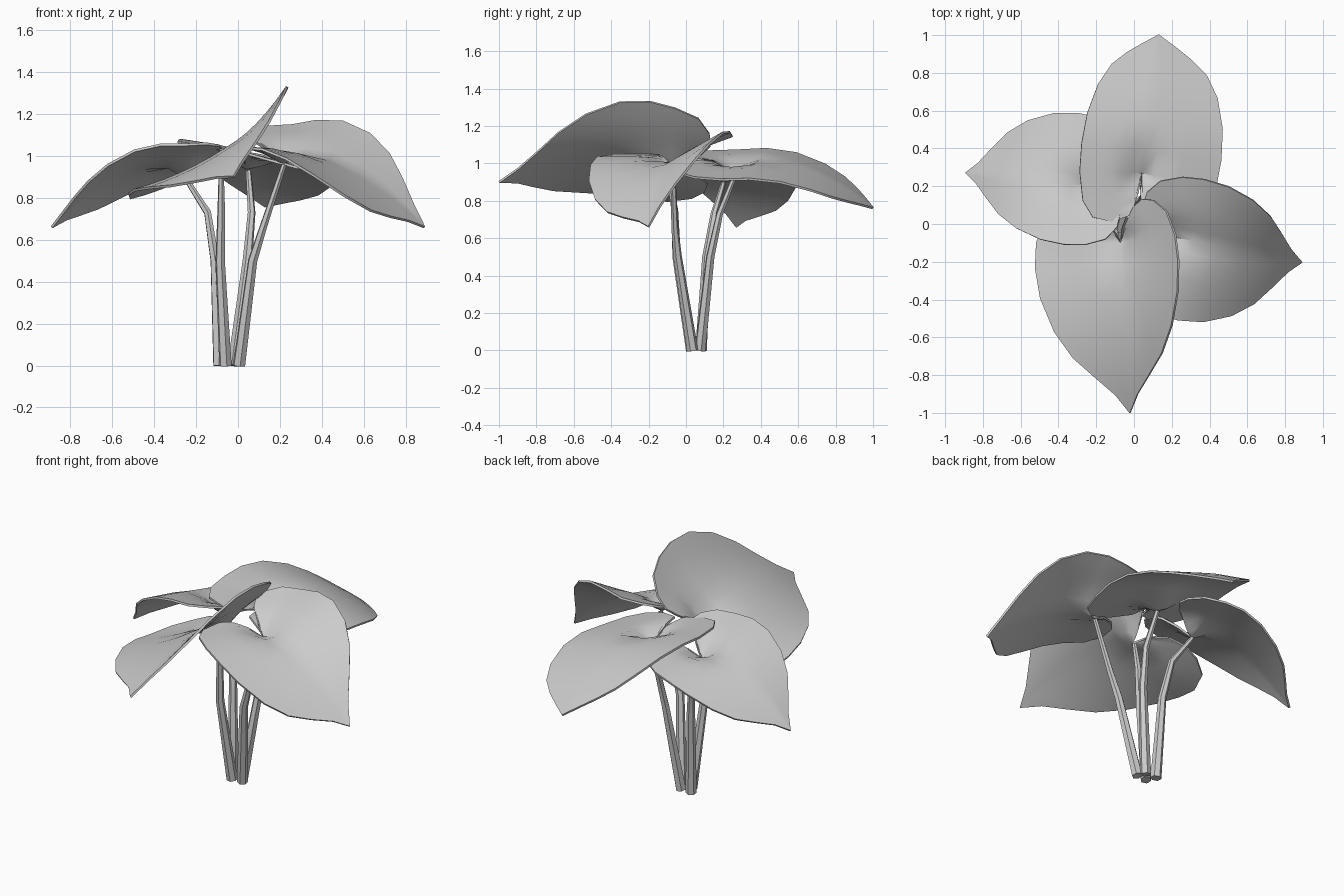
import bpy, bmesh, math
from mathutils import Vector

if "Cube" in bpy.data.objects:
    bpy.data.objects.remove(bpy.data.objects["Cube"])

# Half outline of a heart-shaped leaf: (along midrib, fraction of half width)
OPEN = [(0, 0), (-.10, .10), (-.20, .25), (-.25, .42)]
CLOSED = [(0, 0), (-.12, .01), (-.21, .05), (-.25, .30)]
BLADE = [(-.24, .62), (-.17, .84), (-.03, .97), (.12, 1), (.30, .96), (.50, .82),
         (.66, .62), (.78, .38), (.89, .155), (1, 0)]
RINGS = 6


def finish(ob):
    """Apply curves/modifiers, then smooth while keeping the rims sharp."""
    bpy.ops.object.select_all(action='DESELECT')
    ob.select_set(True)
    bpy.context.view_layer.objects.active = ob
    bpy.ops.object.convert(target='MESH')
    bpy.ops.object.shade_smooth_by_angle(angle=0.6)


def leaf(name, hub, tip, wl, wr, hump, lobe, dimple, left, right,
         warp=0.0, power=1.0, notch=OPEN):
    """Leaf from hub to tip; left/right = (slope, curl, twist) of each half's cross-section."""
    hub, tip = Vector(hub), Vector(tip)
    flat = (tip - hub).to_2d()
    direction = flat.normalized()
    side = Vector((-direction.y, direction.x))

    def point(u, s):
        u = u + warp * u * (1 - u)
        offset = flat * u + side * s
        p = hub.to_2d() + offset
        c, d, e = left if s >= 0 else right
        z = hub.z + (c + e * max(u, 0)) * s + d * s * s
        if u > 0:
            z += (tip.z - hub.z) * u + hump * 4 * u * (1 - u)
        else:
            z -= lobe * u
        z -= dimple * math.exp(-(offset.length / .09) ** 2)   # pit over the stem
        return (p.x, p.y, z)

    bm = bmesh.new()
    for sign, width in ((1, wl), (-1, wr)):
        rows = []
        for u, v in notch + BLADE:
            mid = max(0, u)
            rows.append([bm.verts.new(point(mid + (u - mid) * t / RINGS,
                                            sign * width * v ** power * t / RINGS))
                         for t in range(RINGS + 1)])
        for a, b in zip(rows, rows[1:]):
            for t in range(RINGS):
                quad = [a[t], a[t + 1], b[t + 1], b[t]]
                bm.faces.new(quad if sign < 0 else quad[::-1])
    bmesh.ops.remove_doubles(bm, verts=bm.verts, dist=0.0005)
    bmesh.ops.dissolve_degenerate(bm, edges=bm.edges, dist=0.0005)
    bmesh.ops.recalc_face_normals(bm, faces=bm.faces)
    me = bpy.data.meshes.new(name)
    bm.to_mesh(me)
    bm.free()
    ob = bpy.data.objects.new(name, me)
    bpy.context.collection.objects.link(ob)
    mod = ob.modifiers.new("thickness", 'SOLIDIFY')
    mod.thickness = 0.012
    mod.offset = 0
    finish(ob)


def stem(name, points):
    """Tapered stem along a bent path."""
    cu = bpy.data.curves.new(name, 'CURVE')
    cu.dimensions = '3D'
    cu.bevel_depth = 0.031
    cu.bevel_resolution = 1
    cu.use_fill_caps = True
    sp = cu.splines.new('POLY')
    sp.points.add(len(points) - 1)
    for p, co, r in zip(sp.points, points, (1, .75, .6, .42)):
        p.co = (*co, 1)
        p.radius = r
    ob = bpy.data.objects.new(name, cu)
    bpy.context.collection.objects.link(ob)
    finish(ob)


# Leaves
leaf("front_leaf", (-.07, -.10, 1.0), (-.02, -1.0, .90), .30, .46, .08, 0, .07,
     (.55, 1.6, 0), (.65, .45, 0))
leaf("back_leaf", (.04, .27, 1.02), (.13, 1.0, .76), .335, .41, .09, 0, .08,
     (.15, 0, 0), (.27, 0, 0), .4, .8, CLOSED)
leaf("right_leaf", (.22, -.07, 1.03), (.89, -.20, .66), .33, .43, .09, .05, .06,
     (.36, 0, .6), (0, 0, .6), .15)
leaf("left_leaf", (-.25, .20, .97), (-.89, .27, .66), .32, .38, .10, .1, .07,
     (.26, 0, -.1), (.1, 0, .4), .15)

# Stems
stem("front_stem", [(-.06, .03, 0), (-.085, -.05, .5), (-.08, -.06, .75), (-.08, -.09, .92)])
stem("back_stem", [(-.02, .075, 0), (.045, .13, .5), (.065, .18, .73), (.05, .26, .93)])
stem("right_stem", [(.005, .035, 0), (.07, -.045, .5), (.12, -.06, .66), (.22, -.07, .96)])
stem("left_stem", [(-.09, .08, 0), (-.11, .11, .5), (-.145, .15, .73), (-.25, .20, .895)])
